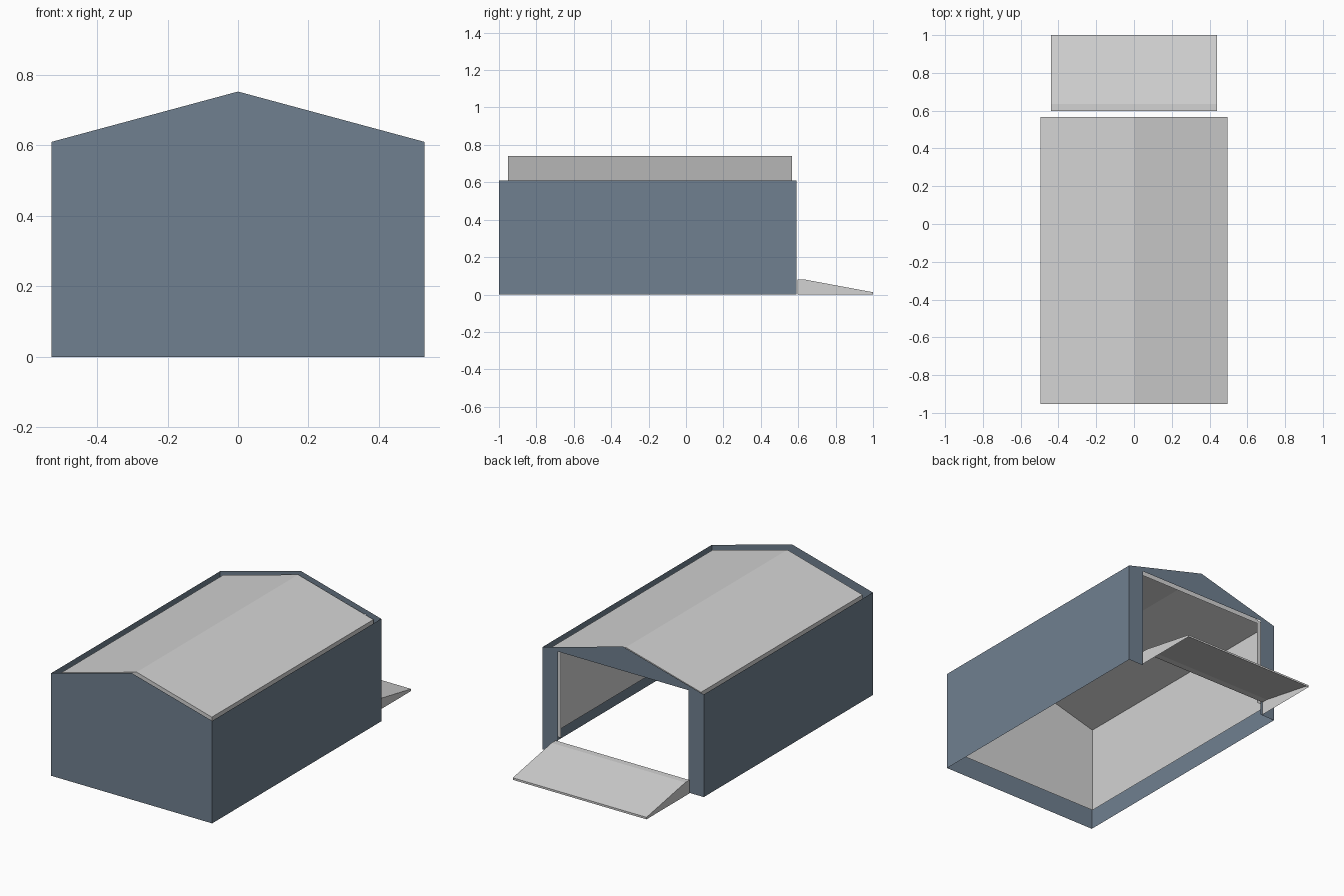
import bpy

if "Cube" in bpy.data.objects:
    bpy.data.objects.remove(bpy.data.objects["Cube"])


def material(name, rgb):
    m = bpy.data.materials.new(name)
    m.diffuse_color = (*rgb, 1)
    m.use_nodes = True
    m.node_tree.nodes["Principled BSDF"].inputs["Base Color"].default_value = m.diffuse_color
    return m


SLATE = material("slate grey", (0.162, 0.216, 0.279))
LIGHT = material("light grey", (0.651, 0.651, 0.651))


def sheets(name, faces, mat):
    """Object made of flat thin sheets, each given as a list of points."""
    verts, polys = [], []
    for f in faces:
        polys.append(range(len(verts), len(verts) + len(f)))
        verts += f
    me = bpy.data.meshes.new(name)
    me.from_pydata(verts, [], [list(p) for p in polys])
    me.materials.append(mat)
    ob = bpy.data.objects.new(name, me)
    bpy.context.collection.objects.link(ob)
    return ob


def gable_shell(name, mat, w, y0, y1, base, eave, ridge, door_w, door_top, roof):
    """Gabled shell without a floor and with a door opening at the back."""
    front = [(-w, base), (w, base), (w, eave), (0, ridge), (-w, eave)]
    back = [(w, base), (door_w, base), (door_w, door_top), (-door_w, door_top),
            (-door_w, base), (-w, base), (-w, eave), (0, ridge), (w, eave)]
    # gable ends
    faces = [[(x, y0, z) for x, z in front], [(x, y1, z) for x, z in back]]
    # side walls, and roof slopes if wanted
    profile = front[1:] + front[:1]
    for i, (a, b) in enumerate(zip(profile, profile[1:])):
        if roof or i in (0, 3):
            faces.append([(a[0], y0, a[1]), (a[0], y1, a[1]),
                          (b[0], y1, b[1]), (b[0], y0, b[1])])
    return sheets(name, faces, mat)


# outer walls, open at the top and bottom
gable_shell("outer_walls", SLATE, 0.53, -1.0, 0.59, 0.0, 0.61, 0.753, 0.43, 0.609, False)

# inner lining with the roof
gable_shell("lining_and_roof", LIGHT, 0.495, -0.953, 0.566, 0.087, 0.605, 0.74, 0.425, 0.6, True)

# entry ramp: top, sloping deck, front lip and sides, hollow underneath
R = 0.44
side = [(0.597, 0.0), (1.0, 0.0), (1.0, 0.012), (0.635, 0.08), (0.597, 0.08)]
ramp = [[(R, y, z) for y, z in side], [(-R, y, z) for y, z in reversed(side)]]
for a, b in zip(side[1:], side[2:]):
    ramp.append([(R, *a), (-R, *a), (-R, *b), (R, *b)][::-1])
sheets("entry_ramp", ramp, LIGHT)
